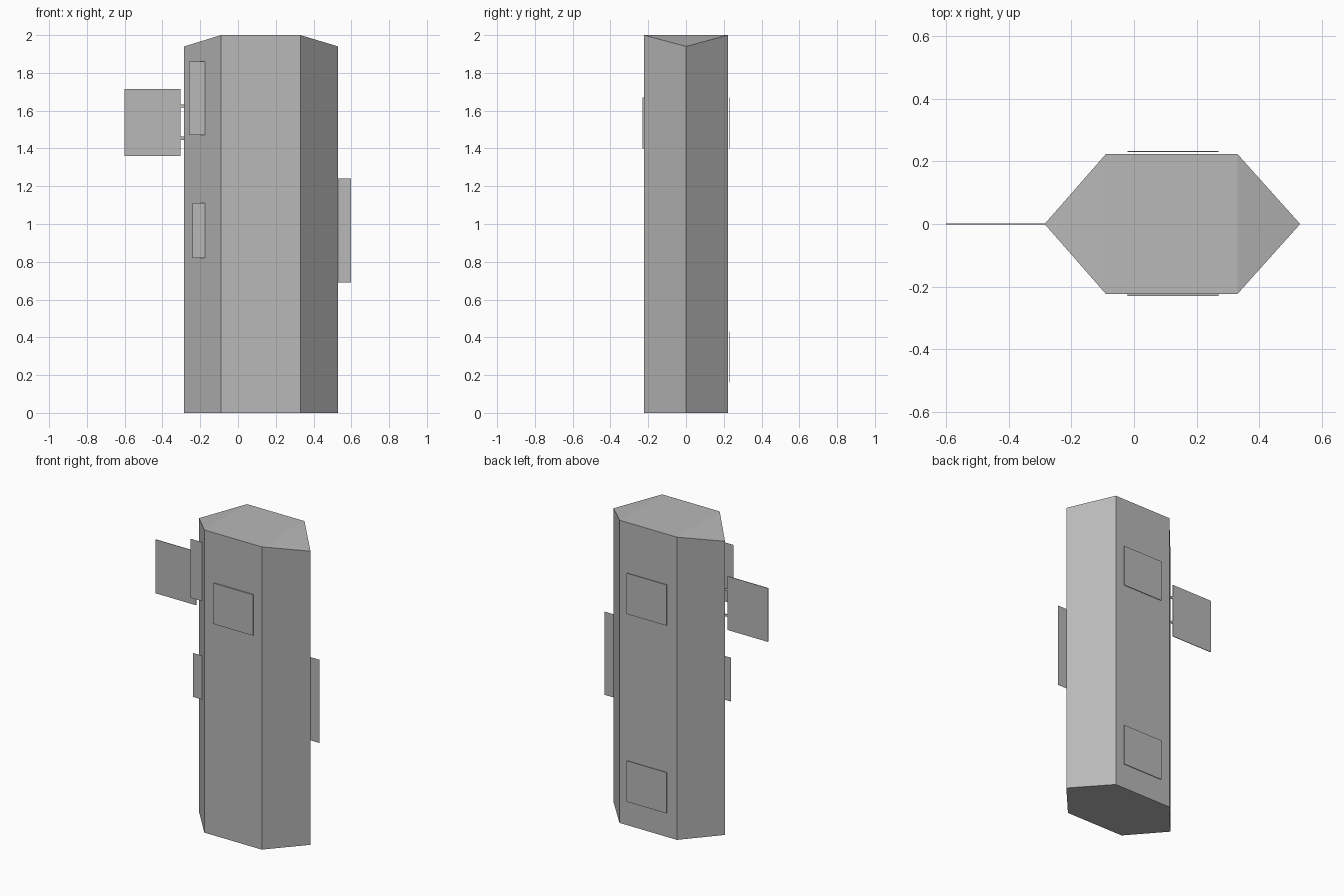
import bpy
import bmesh

if "Cube" in bpy.data.objects:
    bpy.data.objects.remove(bpy.data.objects["Cube"], do_unlink=True)

grey = bpy.data.materials.new("plain grey")
grey.use_nodes = True
grey.diffuse_color = (0.48, 0.48, 0.48, 1)
grey.node_tree.nodes["Principled BSDF"].inputs["Base Color"].default_value = grey.diffuse_color


def finish(name, bm):
    mesh = bpy.data.meshes.new(name)
    bm.to_mesh(mesh)
    bm.free()
    mesh.materials.append(grey)
    obj = bpy.data.objects.new(name, mesh)
    bpy.context.collection.objects.link(obj)
    return obj


def box(name, x, y, z):
    """Box spanning the given (low, high) ranges."""
    bm = bmesh.new()
    bmesh.ops.create_cube(bm, size=1)
    for v in bm.verts:
        v.co = [r[0] if c < 0 else r[1] for r, c in zip((x, y, z), v.co)]
    return finish(name, bm)


def sheet(name, x, y, z):
    """Single upright face, facing the front."""
    bm = bmesh.new()
    corners = [(x[0], z[0]), (x[1], z[0]), (x[1], z[1]), (x[0], z[1])]
    bm.faces.new([bm.verts.new((cx, y, cz)) for cx, cz in corners])
    return finish(name, bm)


# Six-sided body: flat roof strip with a sloping triangle down to each tip
HALF, TOP, TIP = 0.223, 2.0, 1.94
outline = [(-0.285, 0), (-0.09, -HALF), (0.33, -HALF),
           (0.53, 0), (0.33, HALF), (-0.09, HALF)]
bm = bmesh.new()
low = [bm.verts.new((x, y, 0)) for x, y in outline]
high = [bm.verts.new((x, y, TOP if y else TIP)) for x, y in outline]
bm.faces.new(low[::-1])
for i in range(6):
    j = (i + 1) % 6
    bm.faces.new((low[i], low[j], high[j], high[i]))
for ring in ((0, 1, 5), (1, 2, 4, 5), (2, 3, 4)):
    bm.faces.new([high[i] for i in ring])
finish("body", bm)

# Raised panels on the broad front and back faces
PANEL_X, UPPER, LOWER = (-0.02, 0.27), (1.40, 1.67), (0.16, 0.43)
box("front_panel", PANEL_X, (-0.23, -HALF), UPPER)
box("back_upper_panel", PANEL_X, (0.229, 0.233), UPPER)
box("back_lower_panel", PANEL_X, (0.229, 0.233), LOWER)

# Side sign held by two small brackets
THIN = (-0.002, 0.002)
box("side_sign", (-0.6, -0.305), THIN, (1.36, 1.715))
for name, z in (("upper_bracket", 1.625), ("lower_bracket", 1.454)):
    box(name, (-0.305, -0.28), THIN, (z - 0.008, z + 0.008))

# Paper-thin fins standing off the edges
sheet("upper_fin", (-0.26, -0.173), -0.127, (1.47, 1.86))
sheet("lower_fin", (-0.24, -0.173), -0.127, (0.82, 1.11))
sheet("left_fin", (0.53, 0.597), 0, (0.69, 1.24))
